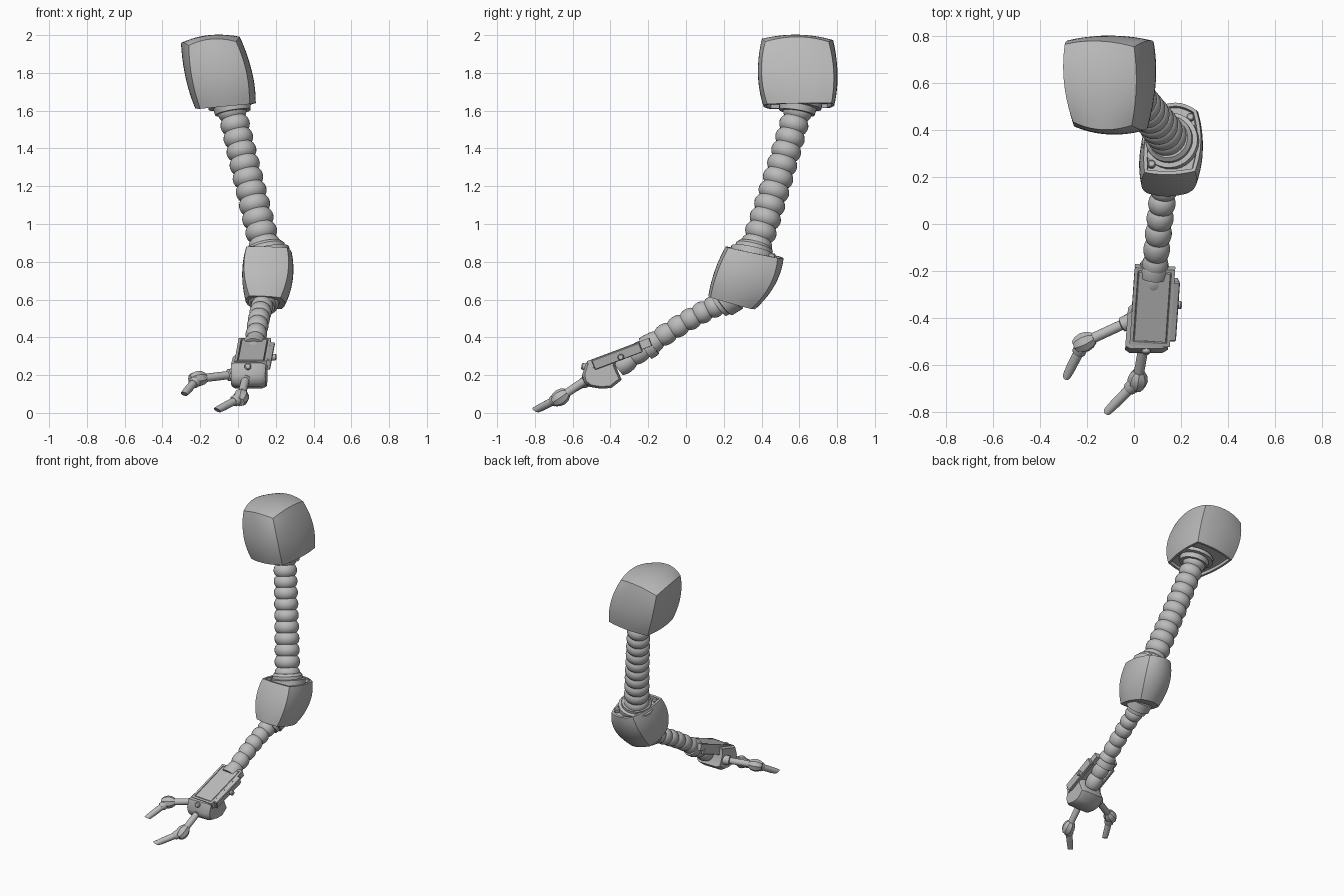
import bpy, bmesh, math
from mathutils import Vector, Matrix

if "Cube" in bpy.data.objects:
    bpy.data.objects.remove(bpy.data.objects["Cube"])

V = Vector
grey = bpy.data.materials.new("metal_grey")
grey.diffuse_color = (0.5, 0.5, 0.5, 1)
grey.use_nodes = True
grey.node_tree.nodes["Principled BSDF"].inputs["Base Color"].default_value = grey.diffuse_color


def finish(name, bm, angle=35):
    bmesh.ops.recalc_face_normals(bm, faces=bm.faces)
    me = bpy.data.meshes.new(name)
    bm.to_mesh(me)
    bm.free()
    me.materials.append(grey)
    ob = bpy.data.objects.new(name, me)
    bpy.context.collection.objects.link(ob)
    bpy.ops.object.select_all(action='DESELECT')
    ob.select_set(True)
    bpy.context.view_layer.objects.active = ob
    bpy.ops.object.shade_smooth_by_angle(angle=math.radians(angle))
    return ob


def sweep(name, pts, radii, seg=20):
    """Round section carried along a path, closed at both ends."""
    bm = bmesh.new()
    rings, n = [], len(pts)
    for i, (p, r) in enumerate(zip(pts, radii)):
        t = (pts[min(i + 1, n - 1)] - pts[max(i - 1, 0)]).normalized()
        a = t.cross(V((1, 0, 0))).normalized()
        b = t.cross(a)
        rings.append([bm.verts.new(p + r * (a * math.cos(k) + b * math.sin(k)))
                      for k in (2 * math.pi * j / seg for j in range(seg))])
    for r0, r1 in zip(rings, rings[1:]):
        for j in range(seg):
            k = (j + 1) % seg
            bm.faces.new((r0[j], r0[k], r1[k], r1[j]))
    bm.faces.new(rings[0])
    bm.faces.new(rings[-1])
    return finish(name, bm)


def turned(name, a, b, profile, seg=20):
    """Turned part: profile of (fraction along axis, radius)."""
    a, b = V(a), V(b)
    return sweep(name, [a.lerp(b, t) for t, _ in profile], [r for _, r in profile], seg)


def bead_tube(name, c0, c1, c2, r0, r1, beads, steps=8):
    """Ribbed hose along a quadratic curve."""
    c0, c1, c2 = V(c0), V(c1), V(c2)
    pts, radii = [], []
    total = beads * steps
    for i in range(total + 1):
        t = i / total
        pts.append(c0.lerp(c1, t).lerp(c1.lerp(c2, t), t))
        bump = math.sin(math.pi * (i % steps) / steps) ** 0.7
        radii.append((r0 + (r1 - r0) * t) * (0.8 + 0.2 * bump))
    return sweep(name, pts, radii, 24)


def bulged_box(name, corners, bulge, cap):
    """Eight-corner block with swollen sides; the cap side (z sign) is recessed."""
    c = [V(p) for p in corners]
    bm = bmesh.new()
    bmesh.ops.create_cube(bm, size=2)
    bmesh.ops.subdivide_edges(bm, edges=bm.edges[:], cuts=9, use_grid_fill=True)
    cap_faces = [f for f in bm.faces if f.calc_center_median().z * cap > 0.999]

    def place(u, v, w):
        s, t, q = (u + 1) / 2, (v + 1) / 2, (w + 1) / 2
        lo = c[0].lerp(c[1], s).lerp(c[2].lerp(c[3], s), t)
        hi = c[4].lerp(c[5], s).lerp(c[6].lerp(c[7], s), t)
        return lo.lerp(hi, q)

    axes = [(place(*e) - place(*[-k for k in e])).normalized()
            for e in ((1, 0, 0), (0, 1, 0), (0, 0, 1))]
    for vert in bm.verts:
        p = vert.co.copy()
        co = place(*p)
        for k in range(3):
            o1, o2 = p[(k + 1) % 3], p[(k + 2) % 3]
            amount = bulge[2 * k + (p[k] > 0)]
            co += axes[k] * p[k] * amount * (1 - (o1 * o1 + o2 * o2) / 2)
        vert.co = co
    bmesh.ops.recalc_face_normals(bm, faces=bm.faces)
    bmesh.ops.inset_region(bm, faces=cap_faces, thickness=0.015)
    bmesh.ops.inset_region(bm, faces=cap_faces, thickness=0.003, depth=-0.02)
    return finish(name, bm, 32)


def box(name, mat, center, size, bevel=0.004, panel=False):
    bm = bmesh.new()
    bmesh.ops.create_cube(bm, size=1)
    for v in bm.verts:
        v.co = V([v.co[i] * size[i] for i in range(3)])
    top = [f for f in bm.faces if f.normal.z > 0.9]
    if panel:                                    # framed raised panel on top
        bmesh.ops.inset_region(bm, faces=top, thickness=0.02)
        bmesh.ops.inset_region(bm, faces=top, thickness=0.004, depth=-0.008)
        bmesh.ops.inset_region(bm, faces=top, thickness=0.004, depth=0.008)
    else:
        bmesh.ops.bevel(bm, geom=bm.edges[:], offset=bevel, segments=1, affect='EDGES')
    bmesh.ops.transform(bm, matrix=mat @ Matrix.Translation(center), verts=bm.verts)
    return finish(name, bm, 25)


def bolt(name, p, d, r=0.017, h=0.014):
    p, d = V(p), V(d).normalized()
    turned(name, p - d * h, p + d * h, [(0, r), (0.8, r), (1, r * 0.7)], 12)


# Shoulder and elbow housings (bottom four corners, then top four)
bulged_box("shoulder_housing",
           [(-.20, .44, 1.61), (.06, .43, 1.635), (-.22, .76, 1.615), (.085, .77, 1.64),
            (-.26, .435, 1.945), (-.01, .42, 1.965), (-.295, .765, 1.93), (.0, .755, 1.965)],
           (.03, .04, .05, .04, 0, .05), -1)
elbow_corners = [(.06, .13, .62), (.225, .13, .61), (.06, .33, .565), (.23, .345, .55),
                 (.045, .22, .88), (.26, .225, .875), (.09, .49, .83), (.265, .485, .82)]
bulged_box("elbow_housing", elbow_corners, (.04, .045, .025, .06, .0, .0), 1)

# Upper arm hose with collars
bead_tube("upper_arm_hose", (-.04, .60, 1.63), (.05, .495, 1.25), (.15, .36, .85), .077, .086, 11)
turned("shoulder_collar", (-.037, .597, 1.65), (-.027, .587, 1.59),
       [(0, .125), (.4, .125), (.45, .10), (1, .095)], 32)
turned("elbow_top_collar", (.16, .348, .82), (.145, .366, .895),
       [(0, .12), (.5, .12), (.54, .10), (.8, .10), (1, .085)], 32)
bolt("elbow_bolt_front", (.075, .255, .868), (0, .2, 1))
bolt("elbow_bolt_back", (.24, .455, .832), (0, .2, 1))

# Forearm hose with collars
bead_tube("forearm_hose", (.14, .235, .60), (.10, -.02, .50), (.075, -.36, .235), .06, .055, 9)
turned("elbow_lower_collar", (.145, .25, .62), (.13, .175, .565),
       [(0, .085), (.7, .08), (.75, .068), (1, .064)], 28)
turned("wrist_collar", (.088, -.175, .365), (.083, -.215, .34), [(0, .06), (.2, .064), (1, .064)], 24)

# Hand frame: x right, y toward the wrist, z out of the back plate
fwd = V((-.065, -.93, -.35)).normalized()
right = V((1, -.07, 0))
right = (right - fwd * right.dot(fwd)).normalized()
up = fwd.cross(right)
hand = Matrix((right, -fwd, up)).transposed().to_4x4()
hand.translation = V((.078, -.355, .335))

box("hand_back_plate", hand, (0, 0, -.022), (.172, .35, .044), panel=True)
tilt = Matrix.Rotation(math.radians(12), 4, 'Y')
box("right_side_flap", hand @ tilt, (.095, -.015, -.01), (.03, .27, .055))
box("left_side_flap", hand, (-.078, -.0, -.05), (.018, .27, .04))
bolt("right_flap_bolt", (.19, -.345, .295), right)

# Rounded palm block, a side profile extruded across the hand
profile = [(-.53, .265), (-.55, .20), (-.54, .16), (-.51, .138), (-.45, .128),
           (-.395, .132), (-.34, .175), (-.375, .255), (-.37, .31)]
bm = bmesh.new()
cols = []
for x, s in ((-.032, .86), (-.012, 1), (.125, 1), (.15, .86)):
    cols.append([bm.verts.new((x + .06 * (y + .45), -.45 + (y + .45) * s, .21 + (z - .21) * s))
                 for y, z in profile])
n = len(profile)
for a, b in zip(cols, cols[1:]):
    for j in range(n):
        bm.faces.new((a[j], a[(j + 1) % n], b[(j + 1) % n], b[j]))
bm.faces.new(cols[0])
bm.faces.new(cols[-1])
finish("palm_block", bm)
bolt("palm_bolt", (.052, -.54, .245), (0, -1, .2), .018)

# Two fingers: rod, barrel knuckle, slanted tip
fingers = {"thumb": ((-.01, -.41, .205), (-.215, -.505, .18), (-.285, -.645, .10)),
           "finger": ((.045, -.50, .195), (.015, -.668, .08), (-.11, -.795, .015))}
for name, (a, k, tip) in fingers.items():
    a, k, tip = V(a), V(k), V(tip)
    d = (tip - k).normalized()
    turned(name + "_rod", a, k, [(0, .034), (.2, .032), (.22, .022), (1, .022)], 16)
    m = (k - a).normalized()
    turned(name + "_knuckle", k - m * .048, k + m * .042,
           [(0, .026), (.2, .038), (.5, .044), (.8, .038), (1, .026)], 8)
    turned(name + "_tip_socket", k, k + d * .06, [(0, .03), (.85, .03), (1, .024)], 12)
    ob = turned(name + "_tip", k, tip, [(0, .022), (.75, .021), (1, .018)], 14)
    for v in ob.data.vertices:                   # flattened, slanted end
        if (v.co - tip).length < .03:
            v.co += d * (v.co.z - tip.z) * 0.8
